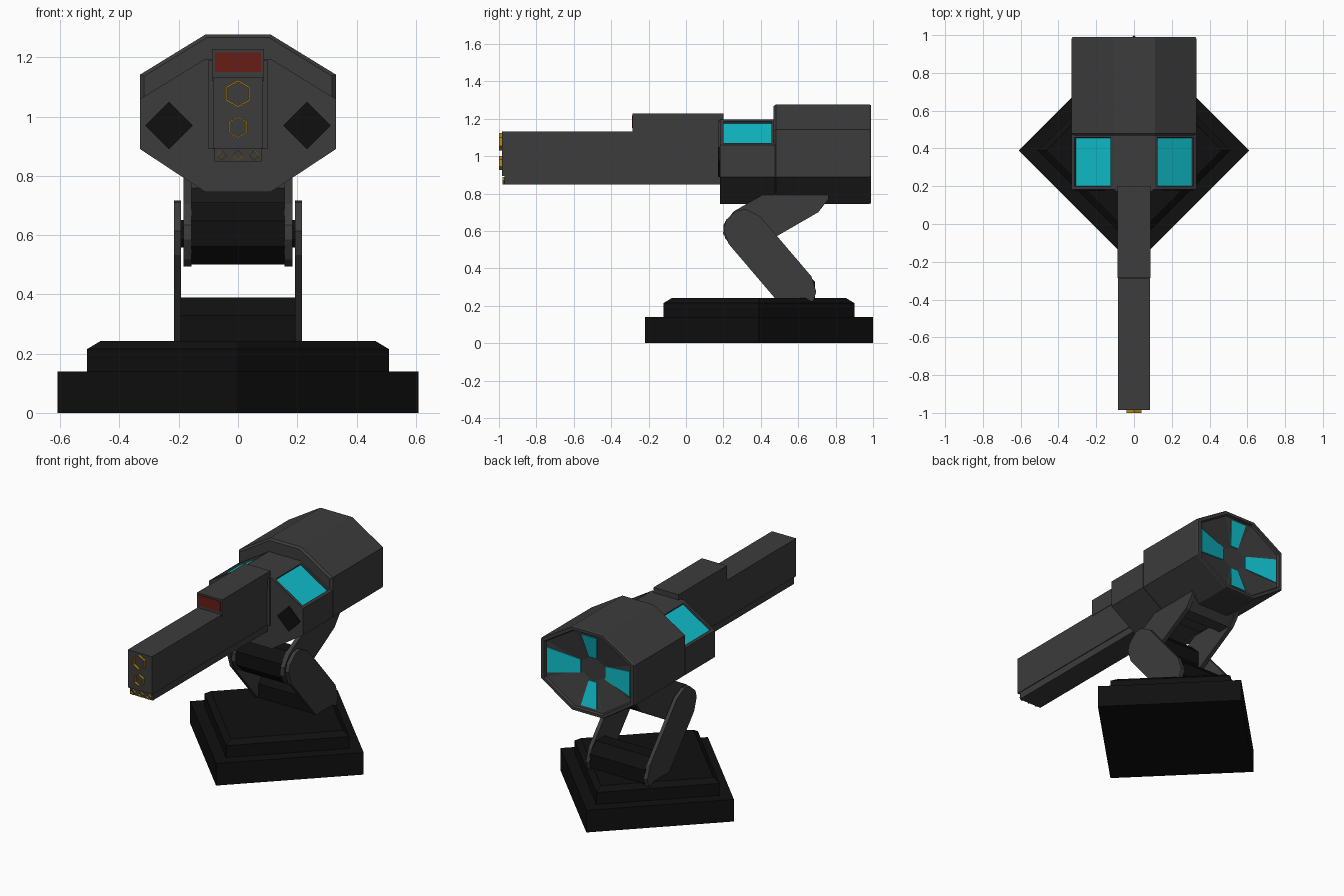
import bpy, bmesh
from math import sin, cos, pi, atan2
from mathutils import Vector

if "Cube" in bpy.data.objects:
    bpy.data.objects.remove(bpy.data.objects["Cube"])


def material(name, r, g, b):
    m = bpy.data.materials.new(name)
    m.diffuse_color = (r, g, b, 1)
    m.use_nodes = True
    m.node_tree.nodes["Principled BSDF"].inputs["Base Color"].default_value = m.diffuse_color
    return m


GREY = material("dark_grey", .045, .045, .045)
BLACK = material("black", .005, .005, .005)
CYAN = material("cyan", .005, .52, .6)
AMBER = material("amber", .5, .26, .005)
RED = material("red", .14, .012, .008)


def finish(name, bm, *mats):
    bmesh.ops.recalc_face_normals(bm, faces=bm.faces)
    me = bpy.data.meshes.new(name)
    bm.to_mesh(me)
    bm.free()
    for m in mats:
        me.materials.append(m)
    ob = bpy.data.objects.new(name, me)
    bpy.context.collection.objects.link(ob)
    return ob


def loft(name, rings, mat, caps=True):
    """Skin a list of rings that share one point count."""
    bm = bmesh.new()
    vs = [[bm.verts.new(p) for p in r] for r in rings]
    n = len(vs[0])
    for a, b in zip(vs, vs[1:]):
        for i in range(n):
            bm.faces.new((a[i], a[(i + 1) % n], b[(i + 1) % n], b[i]))
    if caps:
        bm.faces.new(vs[0])
        bm.faces.new(vs[-1])
    return finish(name, bm, mat)


def prism(name, pts, vec, mat):
    a = [Vector(p) for p in pts]
    return loft(name, [a, [p + Vector(vec) for p in a]], mat)


def box(name, x, y0, y1, z0, z1, mat):
    """Box centred on x = 0 with half width x."""
    return prism(name, [(-x, y0, z0), (x, y0, z0), (x, y0, z1), (-x, y0, z1)], (0, y1 - y0, 0), mat)


def ngon(n, r, y, cx, cz, start=pi / 2):
    return [(cx + r * cos(start + 2 * pi * i / n), y, cz + r * sin(start + 2 * pi * i / n)) for i in range(n)]


# Base: stepped square turned 45 degrees
CY = .39


def diamond(r, z):
    return [(r, CY, z), (0, CY + r, z), (-r, CY, z), (0, CY - r, z)]


loft("base", [diamond(.61, 0), diamond(.61, .14), diamond(.51, .14),
              diamond(.51, .215), diamond(.465, .242)], BLACK)

# Folding legs: pairs of plates with eight-sided ends, plus joint barrels
FOOT, ELBOW, HIP = (.585, .285), (.312, .605), (.65, .80)


def plate(name, a, b, r, x0, x1):
    ang = atan2(b[1] - a[1], b[0] - a[0])
    arc = [-90, -45, -20, 20, 45, 90]
    for side, s in (("left", -1), ("right", 1)):
        pts = []
        for c, base in ((b, ang), (a, ang + pi)):
            for d in arc:
                t = base + d * pi / 180
                pts.append((s * x0, c[0] + r * cos(t), c[1] + r * sin(t)))
        prism(f"{name}_{side}", pts, (s * (x1 - x0), 0, 0), GREY)


def joint(name, c, r, x, mat):
    pts = [(-x, c[0] + r * cos(pi / 8 + i * pi / 4), c[1] + r * sin(pi / 8 + i * pi / 4)) for i in range(8)]
    prism(name, pts, (2 * x, 0, 0), mat)


plate("lower_leg", FOOT, ELBOW, .112, .192, .216)
plate("upper_leg", ELBOW, HIP, .115, .157, .184)
joint("foot_joint", FOOT, .113, .194, BLACK)
joint("elbow_joint", ELBOW, .113, .158, BLACK)
joint("elbow_pin", ELBOW, .05, .194, BLACK)
joint("hip_joint", HIP, .105, .158, GREY)


# Front housing with a recessed window on each sloped top facet
def section(top, y, s=1):
    half = [(.11, .745), (.33, .89), (.33, top - .135), (.11, top)]
    mid = (.745 + top) / 2
    pts = half + [(-x, z) for x, z in reversed(half)]
    return [(x * s, y, mid + (z - mid) * s) for x, z in pts]


front = loft("front_housing", [section(1.195, .182), section(1.195, .475)], GREY)
front.data.materials.append(CYAN)
bm = bmesh.new()
bm.from_mesh(front.data)
bm.normal_update()
slopes = [f for f in bm.faces if f.normal.z > .3 and abs(f.normal.x) > .3]
bmesh.ops.inset_individual(bm, faces=slopes, thickness=.025)
bmesh.ops.inset_individual(bm, faces=slopes, thickness=.001, depth=-.012)
for f in slopes:
    f.material_index = 1
bm.to_mesh(front.data)
bm.free()

# Rear housing: chamfered ends and a conical recess at the back
TOP, MID = 1.277, 1.011
loft("rear_housing", [section(TOP, .468, .96), section(TOP, .48), section(TOP, .98),
                      section(TOP, .99, .985), section(TOP, .99, .92),
                      section(TOP, .975, .9), section(TOP, .93, .25)], GREY)


# Four glowing vents lying on the recess slope
def vent(name, outer, inner, place):
    pts = []
    for (dist, half, s), signs in ((outer, (-1, 1)), (inner, (1, -1))):
        for k in signs:
            x, z = place(dist, half * k)
            pts.append((x, .93 + (s - .25) / .65 * .045 - .003, MID + z))
    prism(name, pts, (0, .009, 0), CYAN)


for side, k in (("left", -1), ("right", 1)):
    vent(f"vent_{side}", (.29, .08, .88), (.085, .042, .26), lambda d, h: (k * d, h))
for side, k in (("lower", -1), ("upper", 1)):
    vent(f"vent_{side}", (.225, .055, .85), (.075, .028, .28), lambda d, h: (h, k * d))

# Diamond ports on the front face
for side, k in (("left", -1), ("right", 1)):
    prism(f"port_{side}", ngon(4, .08, .174, k * .233, .97), (0, .02, 0), BLACK)

# Barrel: main beam, lower rail, raised sight block and collar
box("barrel", .085, -.985, .2, .893, 1.133, GREY)
box("barrel_lower_rail", .08, -.97, .2, .848, .895, GREY)
box("sight_block", .088, -.285, .2, 1.12, 1.228, GREY)
box("barrel_collar", .1, .172, .2, .89, 1.19, GREY)
box("sight_lens", .077, -.289, -.27, 1.15, 1.217, RED)


# Amber muzzle rims
def rim(name, n, r, w, y0, y1, x, z):
    loft(name, [ngon(n, r, y1, x, z), ngon(n, r, y0, x, z),
                ngon(n, r - w, y0, x, z), ngon(n, r - w, y1, x, z)], AMBER, caps=False)


rim("muzzle_upper", 6, .047, .006, -1, -.984, 0, 1.077)
rim("muzzle_lower", 6, .037, .005, -1, -.984, 0, .964)
for i in (-1, 0, 1):
    rim(f"small_muzzle_{i + 2}", 4, .019, .004, -.982, -.969, i * .055, .869)
